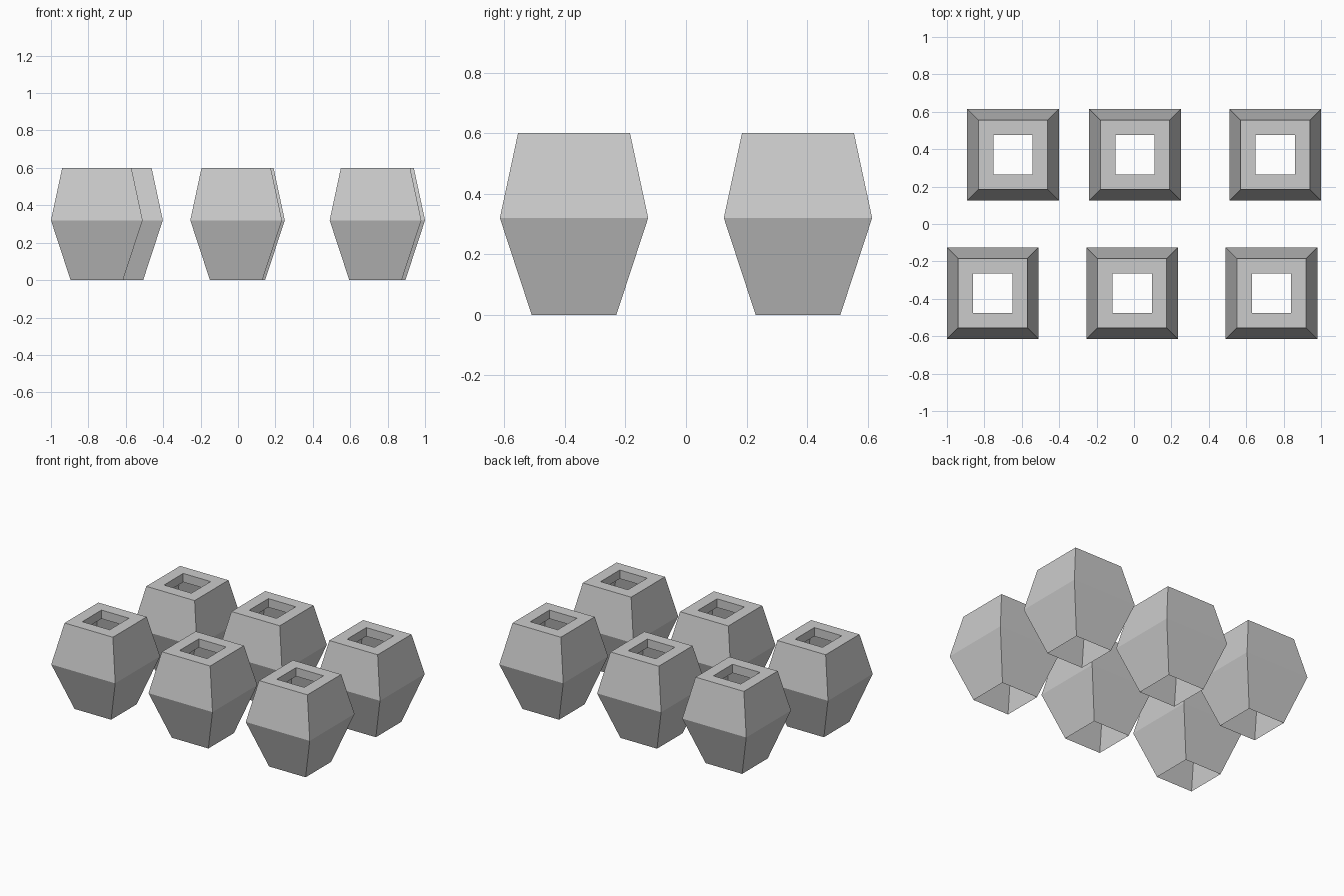
import bpy

if "Cube" in bpy.data.objects:
    bpy.data.objects.remove(bpy.data.objects["Cube"])

# Square pot section: (half width, height) from the open foot up and over the rim
PROFILE = [(0.14, 0.0), (0.245, 0.32), (0.185, 0.6), (0.105, 0.6), (0.105, 0.54)]
CORNERS = [(-1, -1), (1, -1), (1, 1), (-1, 1)]


def pot_mesh():
    verts = [(sx * h, sy * h, z) for h, z in PROFILE for sx, sy in CORNERS]
    faces = []
    for ring in range(len(PROFILE) - 1):
        a = ring * 4
        for i in range(4):
            j = (i + 1) % 4
            faces.append((a + i, a + j, a + 4 + j, a + 4 + i))
    mesh = bpy.data.meshes.new("square_pot")
    mesh.from_pydata(verts, [], faces)
    mesh.update()
    return mesh


# Two slightly irregular rows of three identical pots
mesh = pot_mesh()
rows = {
    "front": (-0.37, (-0.755, -0.01, 0.735)),
    "back": (0.37, (-0.647, 0.005, 0.755)),
}
for row, (y, xs) in rows.items():
    for side, x in zip(("left", "middle", "right"), xs):
        pot = bpy.data.objects.new(f"{row}_{side}_pot", mesh)
        pot.location = (x, y, 0)
        bpy.context.collection.objects.link(pot)
